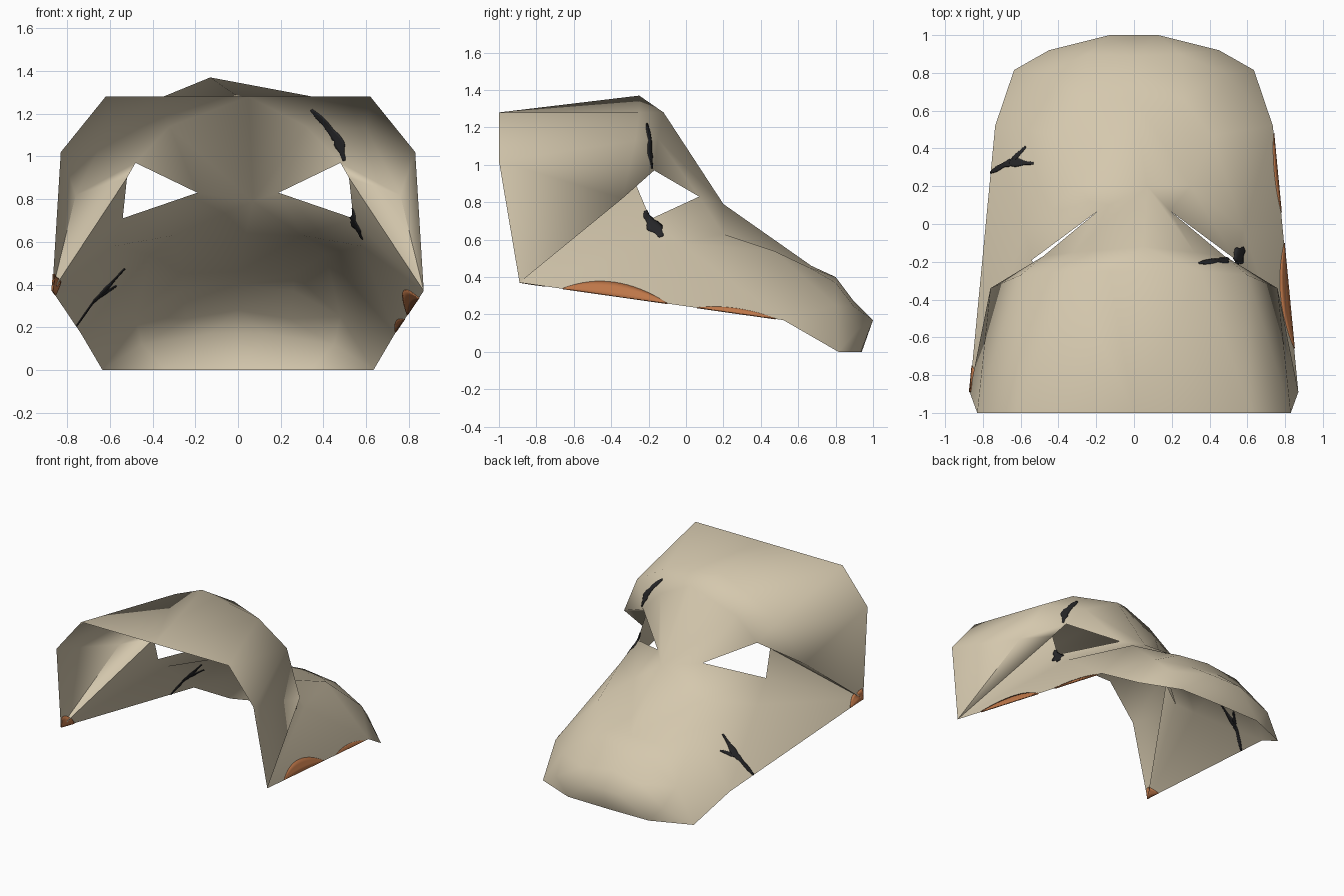
import bpy, bmesh, math
from mathutils import Vector
from mathutils.bvhtree import BVHTree

if "Cube" in bpy.data.objects:
    bpy.data.objects.remove(bpy.data.objects["Cube"])


def material(name, rgb):
    m = bpy.data.materials.new(name)
    m.diffuse_color = (*rgb, 1)
    m.use_nodes = True
    m.node_tree.nodes["Principled BSDF"].inputs["Base Color"].default_value = m.diffuse_color
    return m


BONE = material("bone tan", (0.66, 0.575, 0.42))
RUST = material("rust orange", (0.55, 0.195, 0.07))
BLACK = material("crack black", (0.02, 0.02, 0.022))

# Right half of the mask, named control points (x, y, z)
P = {
    # rear rim
    "a0": (0, -1, 1.28), "a1": (.62, -1, 1.28), "a2": (.83, -1, 1.02), "a3": (.87, -.89, .37),
    # crown and temple
    "b0": (0, -.25, 1.37), "b1": (.35, -.25, 1.28), "b2": (.60, -.27, 1.13), "T": (.76, -.34, .82),
    # forehead and brow
    "c0": (0, -.12, 1.28), "c1": (.32, -.15, 1.14), "tip": (0, .2, .79),
    "B": (.48, -.17, .97), "v": (.19, .07, .83),
    # eye and cheek
    "E1": (.52, -.27, .90), "E2": (.54, -.19, .71), "G": (.58, -.03, .58), "S3": (.735, .52, .17),
    # muzzle
    "w": (.3, .2, .63), "p1": (.41, .47, .54), "p2": (.48, .8, .25),
    "N1": (0, .67, .46), "n1": (.26, .66, .45), "N2": (0, .8, .40), "n2": (.26, .8, .37),
    "N3": (0, .89, .28), "r": (.24, .9, .24), "N4": (0, 1, .17), "q0": (.13, 1, .17),
    "q": (.45, .92, .12), "S4": (.635, .815, 0), "L": (.34, .935, 0), "L0": (0, .94, 0),
}
CROWN = "a0 a1 b1 b0|a1 b2 b1|a1 a2 T b2"
CHEEK = "a2 a3 T|T a3 E1|E1 a3 E2|E2 a3 G|G a3 S3"
BROW = "b0 b1 c1 c0|b1 b2 B c1|b2 T B|T E1 B|c0 c1 tip|c1 B v|c1 v tip"
BRIDGE = "tip v w|v E2 w|E2 G w|w G p1|tip w n1 N1|w p1 n1|G S3 p1"
MUZZLE = "N1 n1 n2 N2|n1 p1 p2 n2|p1 S3 p2|S3 S4 p2|p2 S4 q"
SNOUT = "N2 n2 r N3|n2 p2 r|p2 q r|N3 r q0 N4|r q q0|q0 q L|q S4 L|N4 q0 L L0"
SHIFT = {"b0": -.13, "tip": .07, "c0": .05}     # hand-made lopsidedness of the centre line


def finish(bm, name, mat):
    me = bpy.data.meshes.new(name)
    bm.to_mesh(me)
    ob = bpy.data.objects.new(name, me)
    bpy.context.collection.objects.link(ob)
    me.materials.append(mat)
    bpy.ops.object.select_all(action='DESELECT')
    ob.select_set(True)
    bpy.context.view_layer.objects.active = ob
    bpy.ops.object.shade_smooth_by_angle(angle=math.radians(75))
    return ob


# Mask shell: both halves share the centre points
bm = bmesh.new()
verts = {}
for k, (x, y, z) in P.items():
    for s in (1, -1):
        if x == 0 and s < 0:
            verts[k, s] = verts[k, 1]
        else:
            verts[k, s] = bm.verts.new((s * x + SHIFT.get(k, 0), y, z))
for part in (CROWN, CHEEK, BROW, BRIDGE, MUZZLE, SNOUT):
    for row in part.split("|"):
        for s in (1, -1):
            loop = [verts[n, s] for n in row.split()]
            bm.faces.new(loop[::s])
bmesh.ops.recalc_face_normals(bm, faces=bm.faces)
bm.faces.ensure_lookup_table()
if bm.faces[0].normal.z < 0:
    bmesh.ops.reverse_faces(bm, faces=bm.faces)
bmesh.ops.triangulate(bm, faces=bm.faces, quad_method='SHORT_EDGE')
surface = BVHTree.FromBMesh(bm)
finish(bm, "mask_shell", BONE)
bm.free()


# Painted marks: thin strips laid onto the shell, visible on both sides
def plate(name, rows, mat):
    bm = bmesh.new()
    grid = [[bm.verts.new(surface.find_nearest(p)[0]) for p in row] for row in rows]
    for a, b in zip(grid, grid[1:]):
        for i in range(len(a) - 1):
            bm.faces.new((a[i], a[i + 1], b[i + 1], b[i]))
    bmesh.ops.remove_doubles(bm, verts=bm.verts, dist=.0008)
    ob = finish(bm, name, mat)
    bm.free()
    mod = ob.modifiers.new("thin", 'SOLIDIFY')
    mod.thickness, mod.offset = .009, 0


def crack(name, pts, width):
    pts = [Vector(p) for p in pts]
    n, rows = 10, []
    for j, (a, b) in enumerate(zip(pts, pts[1:])):
        for i in range(n + (j == len(pts) - 2)):
            t = (j + i / n) / (len(pts) - 1)
            c = a.lerp(b, i / n)
            side = (b - a).cross(surface.find_nearest(c)[1]).normalized()
            h = width * (.25 + .75 * math.sin(math.pi * t)) * (1 + .25 * math.sin(7 * i)) / 2
            rows.append([c + side * h * k for k in (-1, -.5, 0, .5, 1)])
    plate(name, rows, BLACK)


def rust(name, side, y0, y1, height):
    a, b = Vector(P["a3"]), Vector(P["S3"])
    rows = []
    for i in range(17):
        y = max(-.89, y0 + (y1 - y0) * i / 16)
        base = a.lerp(b, (y + .89) / (b.y + .89))
        u = (y - y0) / (y1 - y0)
        h = height * 4 * u * (1 - u)
        rows.append([(side * (base.x - .3 * h * k), y, base.z + h * k) for k in (0, .33, .66, 1)])
    plate(name, rows, RUST)


crack("brow_crack", [(.33, -.24, 1.2), (.46, -.22, 1.07), (.5, -.18, .98)], .045)
crack("eye_crack", [(.55, -.21, .76), (.56, -.17, .69), (.59, -.13, .62)], .085)
crack("cheek_crack", [(-.75, .27, .2), (-.68, .34, .38), (-.58, .34, .52)], .04)
crack("cheek_crack_branch", [(-.68, .33, .36), (-.6, .42, .42)], .03)
rust("rust_patch_large", 1, -.66, -.1, .085)
rust("rust_patch_small", 1, .06, .48, .03)
rust("rust_patch_corner", -1, -.99, -.75, .08)
